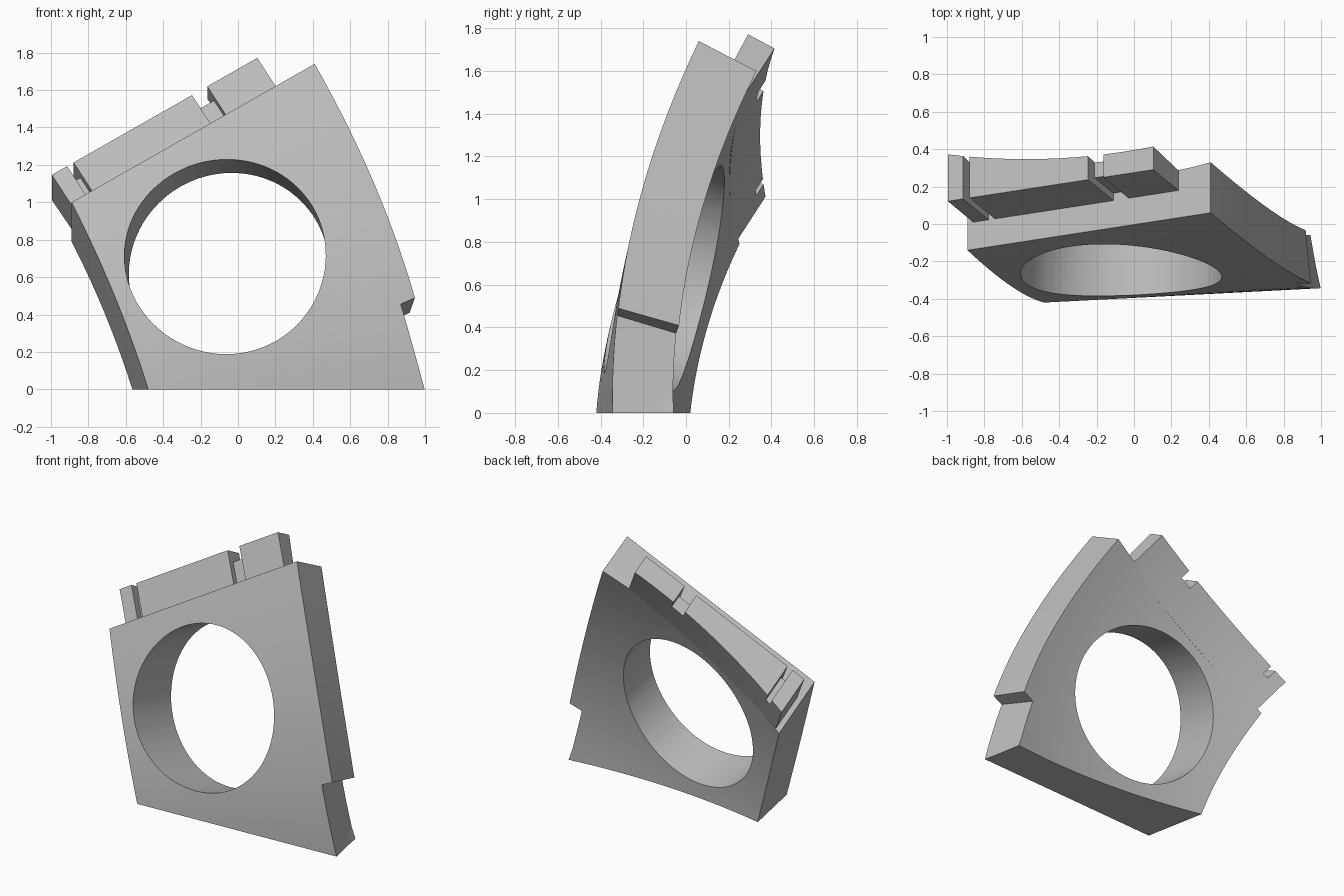
import bpy, bmesh
from mathutils import Vector as V

cube = bpy.data.objects.get("Cube")
if cube:
    bpy.data.objects.remove(cube)

grey = bpy.data.materials.new("plain_grey")
grey.use_nodes = True
grey.diffuse_color = (0.5, 0.5, 0.5, 1)
grey.node_tree.nodes["Principled BSDF"].inputs["Base Color"].default_value = (0.5, 0.5, 0.5, 1)


def make_object(name, bm):
    bmesh.ops.recalc_face_normals(bm, faces=bm.faces)
    mesh = bpy.data.meshes.new(name)
    bm.to_mesh(mesh)
    bm.free()
    mesh.materials.append(grey)
    obj = bpy.data.objects.new(name, mesh)
    bpy.context.collection.objects.link(obj)
    return obj


def select_only(obj):
    bpy.ops.object.select_all(action='DESELECT')
    obj.select_set(True)
    bpy.context.view_layer.objects.active = obj


def smooth(obj):
    select_only(obj)
    bpy.ops.object.shade_smooth_by_angle(angle=0.5)


def loft(rings):
    """Skin closed rings; each ring is a front row followed by a reversed back row."""
    bm = bmesh.new()
    rows = [[bm.verts.new(p) for p in ring] for ring in rings]
    n = len(rows[0])
    for low, high in zip(rows, rows[1:]):
        for i in range(n):
            j = (i + 1) % n
            bm.faces.new((low[i], low[j], high[j], high[i]))
    for row in (rows[0], rows[-1]):
        for i in range(n // 2 - 1):
            bm.faces.new((row[i], row[i + 1], row[n - 2 - i], row[n - 1 - i]))
    return bm


def arc(start, middle, end):
    """Parabola through three points, as a function of 0..1."""
    a, m, b = V(start), V(middle), V(end)
    return lambda r: a * (1 - r) * (1 - 2 * r) + m * 4 * r * (1 - r) + b * r * (2 * r - 1)


# Corner edges of the curved panel, bottom to top
left_front = arc((-0.48, -0.42, 0), (-0.66, -0.33, 0.5), (-0.89, -0.14, 1.0))
right_front = arc((1.06, -0.34, 0), (0.82, -0.25, 0.87), (0.41, 0.06, 1.74))
left_back = arc((-0.565, 0.02, 0), (-0.71, 0.10, 0.4), (-0.89, 0.25, 0.79))
right_back = arc((1.01, -0.05, 0), (0.79, 0.035, 0.8), (0.41, 0.33, 1.6))
SAG = 0.07
STEPS = 20


def panel_ring(r):
    params = [i / STEPS for i in range(STEPS + 1)]
    front = [left_front(r).lerp(right_front(r), s) for s in params]
    back = [left_back(r).lerp(right_back(r), s)
            + V((0, -1, 0.5 * r)) * SAG * 4 * s * (1 - s) for s in params]
    return front + back[::-1]


panel = make_object("curved_panel", loft([panel_ring(i / STEPS) for i in range(STEPS + 1)]))

# Round hole through the panel
bm = bmesh.new()
bmesh.ops.create_cone(bm, cap_ends=True, segments=96, radius1=0.538, radius2=0.538, depth=3)
hole = make_object("hole_cutter", bm)
hole.rotation_mode = 'QUATERNION'
hole.rotation_quaternion = V((0.06, 0.95, -0.25)).to_track_quat('Z', 'Y')
hole.location = (-0.07, -0.29, 0.72)

# Step cut into the lower right edge
bm = bmesh.new()
for y, inner_x, inner_z, foot_x in ((-0.6, 0.907, 0.539, 1.047), (0.3, 0.787, 0.269, 0.89)):
    for x, z in ((inner_x, inner_z), (inner_x + 0.4, inner_z + 0.187),
                 (foot_x + 0.06, -0.2), (foot_x + 0.5, -0.2)):
        bm.verts.new((x, y, z))
bmesh.ops.convex_hull(bm, input=bm.verts)
step = make_object("step_cutter", bm)

for cutter in (hole, step):
    cutter.hide_render = True
    mod = panel.modifiers.new("cut", 'BOOLEAN')
    mod.operation = 'DIFFERENCE'
    mod.solver = 'EXACT'
    mod.object = cutter
    select_only(panel)
    bpy.ops.object.modifier_apply(modifier=mod.name)
    bpy.data.objects.remove(cutter)
smooth(panel)

# Teeth along the slanted top edge: along, through and up directions
corner = left_front(1)
along = (right_front(1) - corner).normalized()
through = (left_back(1) - corner).normalized()
up = along.cross(through).normalized()
LENGTH = (right_front(1) - corner).length


def add_tooth(name, start, end, front, height):
    rings = []
    for h in (-0.03, height):
        params = [start + (end - start) * i / 8 for i in range(9)]
        base = [corner + along * a + up * h for a in params]
        ring = [p + through * front for p in base]
        for a, p in reversed(list(zip(params, base))):
            s = a / LENGTH
            depth = 0.44 - 0.14 * s - SAG * 4 * s * (1 - s) + 0.07 * h
            ring.append(p + through * depth)
        rings.append(ring)
    smooth(make_object(name, loft(rings)))


add_tooth("left_tooth", 0.035, 0.13, 0.165, 0.272)
add_tooth("long_tooth", 0.17, 0.905, 0.165, 0.272)
add_tooth("right_tooth", 1.0, 1.31, 0.165, 0.272)
add_tooth("narrow_gap_web", 0.125, 0.175, 0.22, 0.2)
add_tooth("wide_gap_web", 0.9, 1.005, 0.21, 0.2)
